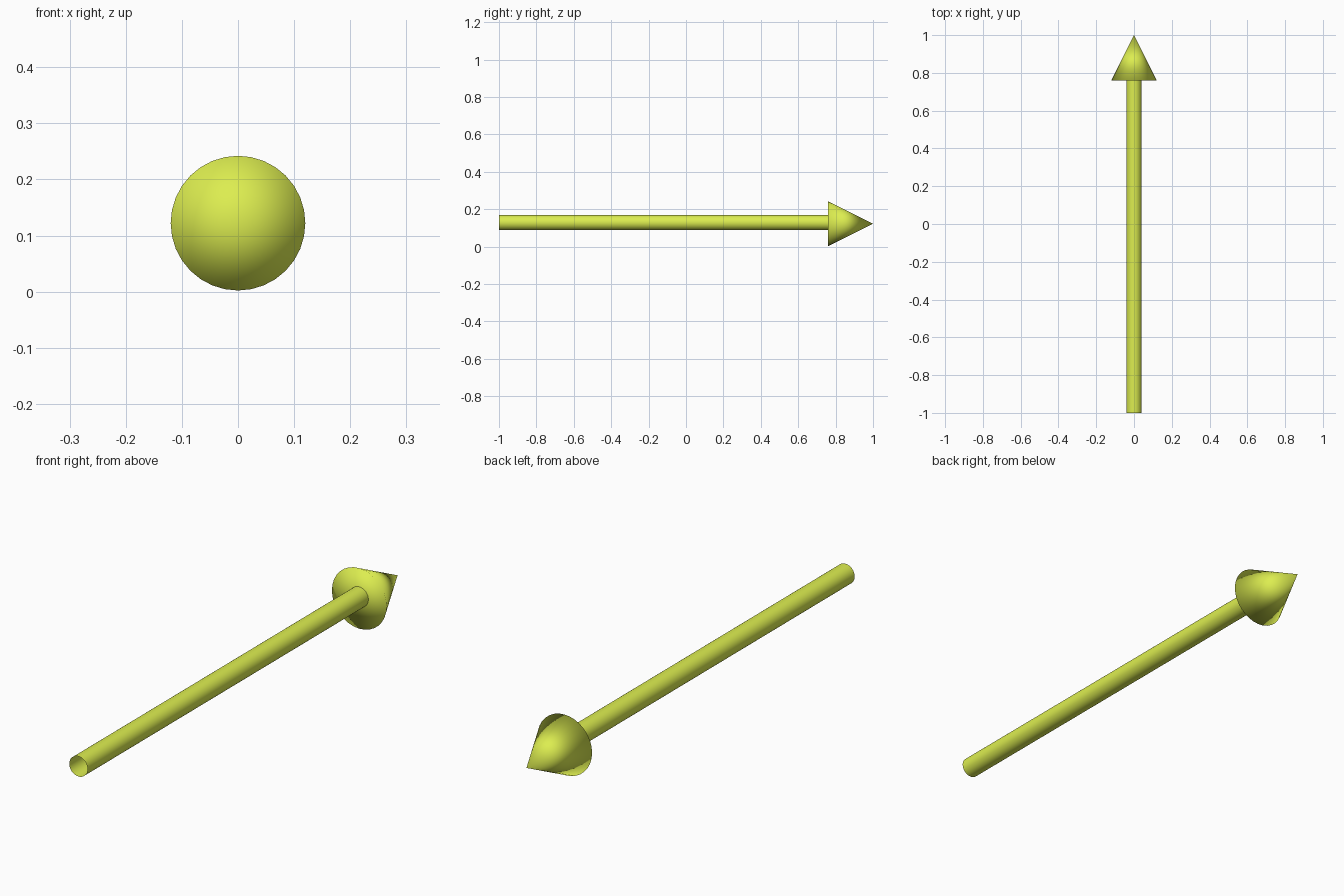
import bpy
import bmesh
from mathutils import Matrix

if "Cube" in bpy.data.objects:
    bpy.data.objects.remove(bpy.data.objects["Cube"])

lime = bpy.data.materials.new("lime")
lime.diffuse_color = (0.72, 0.85, 0.08, 1)
lime.use_nodes = True
lime.node_tree.nodes["Principled BSDF"].inputs["Base Color"].default_value = lime.diffuse_color


def ring(bm, y, radius, z, sides):
    """Circle of vertices around the y axis."""
    mat = Matrix.Translation((0, y, z)) @ Matrix.Rotation(-1.5707963, 4, 'X')
    return bmesh.ops.create_circle(bm, segments=sides, radius=radius, matrix=mat)["verts"]


def finish(bm, name):
    bmesh.ops.recalc_face_normals(bm, faces=bm.faces)
    mesh = bpy.data.meshes.new(name)
    bm.to_mesh(mesh)
    bm.free()
    mesh.shade_smooth()
    mesh.materials.append(lime)
    obj = bpy.data.objects.new(name, mesh)
    bpy.context.collection.objects.link(obj)
    return obj


def bridge(bm, a, b):
    n = len(a)
    for i in range(n):
        j = (i + 1) % n
        bm.faces.new((a[i], a[j], b[j], b[i]))


# Shaft: long tube, open at the tail
bm = bmesh.new()
rings = [ring(bm, y, 0.04, 0.128, 32) for y in (-1.0, -0.92, 0.76)]
for a, b in zip(rings, rings[1:]):
    bridge(bm, a, b)
finish(bm, "shaft")

# Arrow head: closed cone with a fan base, smooth over its rim
bm = bmesh.new()
rim = ring(bm, 0.76, 0.12, 0.122, 32)
tip = bm.verts.new((0, 1.0, 0.122))
base = bm.verts.new((0, 0.76, 0.122))
for i, v in enumerate(rim):
    w = rim[(i + 1) % len(rim)]
    bm.faces.new((v, w, tip))
    bm.faces.new((w, v, base))
finish(bm, "arrow_head")
